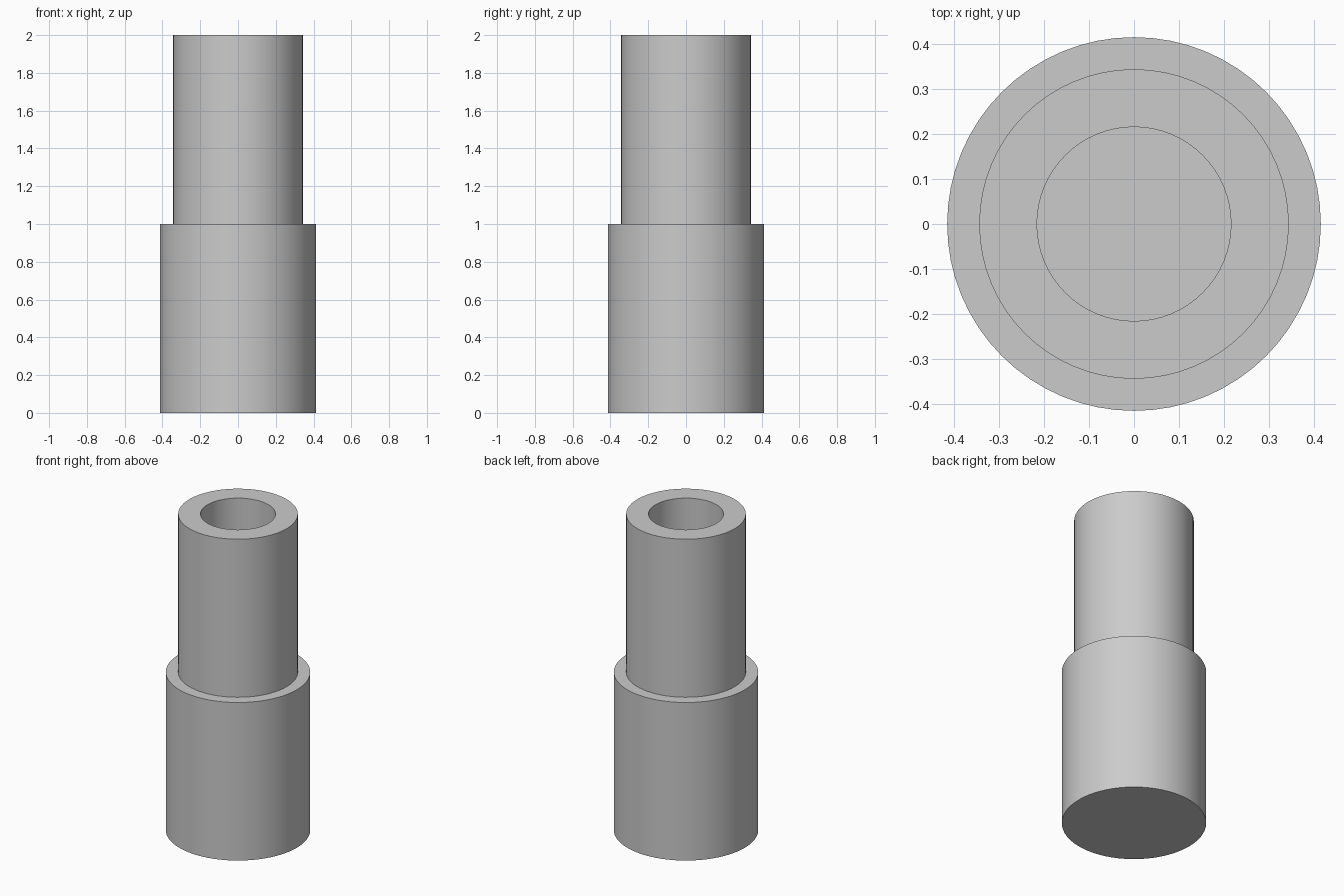
import bpy, bmesh
from math import cos, sin, tau

if "Cube" in bpy.data.objects:
    bpy.data.objects.remove(bpy.data.objects["Cube"])

SIDES = 64


def lathe(name, profile):
    """Revolve (radius, z) points round z; the first and last rings are capped."""
    bm = bmesh.new()
    rings = [[bm.verts.new((r * cos(tau * i / SIDES), r * sin(tau * i / SIDES), z))
              for i in range(SIDES)] for r, z in profile]
    for a, b in zip(rings, rings[1:]):
        for i in range(SIDES):
            j = (i + 1) % SIDES
            bm.faces.new((a[i], a[j], b[j], b[i]))
    bm.faces.new(rings[0][::-1])
    bm.faces.new(rings[-1])
    bmesh.ops.recalc_face_normals(bm, faces=bm.faces)
    mesh = bpy.data.meshes.new(name)
    bm.to_mesh(mesh)
    bm.free()
    obj = bpy.data.objects.new(name, mesh)
    bpy.context.collection.objects.link(obj)
    bpy.ops.object.select_all(action='DESELECT')
    obj.select_set(True)
    bpy.context.view_layer.objects.active = obj
    bpy.ops.object.shade_smooth_by_angle()
    return obj


# Stepped sleeve: solid wide base, narrower tube above with a blind bore
lathe("stepped_sleeve", [
    (0.414, 0), (0.414, 1),    # base wall
    (0.343, 1), (0.343, 2),    # shoulder and tube wall
    (0.215, 2), (0.215, 1),    # rim and bore, closed by the bore floor
])
